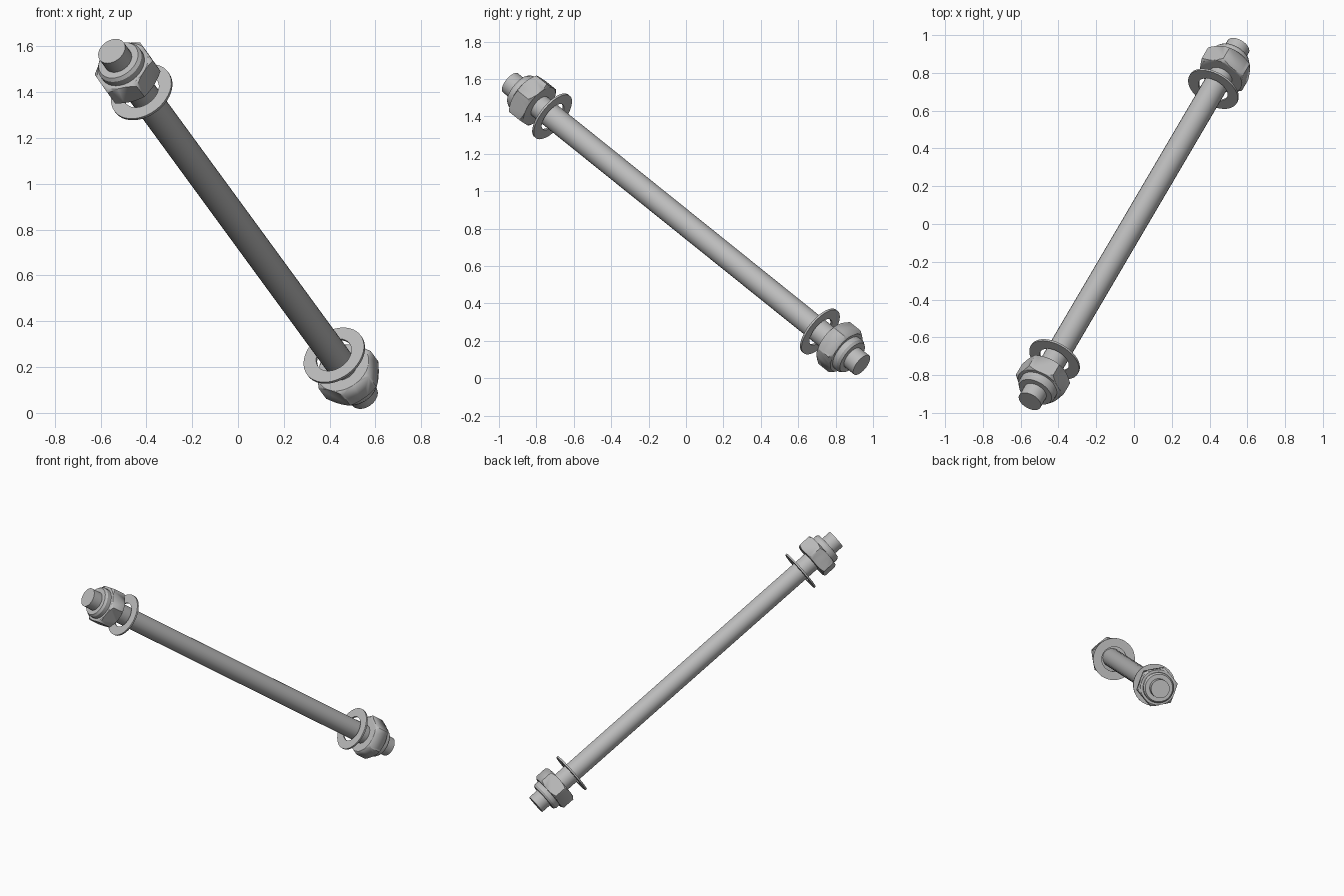
import bpy, bmesh, math
from mathutils import Vector, Matrix

if "Cube" in bpy.data.objects:
    bpy.data.objects.remove(bpy.data.objects["Cube"])

steel = bpy.data.materials.new("steel_grey")
steel.use_nodes = True
colour = (0.5, 0.5, 0.5, 1)
steel.diffuse_color = colour
steel.node_tree.nodes["Principled BSDF"].inputs["Base Color"].default_value = colour

# Slanted frame: local z runs along the rod
axis = Vector((0.552, 0.94, -0.755)).normalized()
HALF = 1.325
frame = Matrix.Translation((0, 0, 0.825)) @ axis.to_track_quat('Z', 'Y').to_matrix().to_4x4()


def lathe(name, profile, sides, closed=False, spin=0.0, flip=False):
    """Turn (radius, height) points around the rod axis."""
    bm = bmesh.new()
    rings = []
    for r, h in profile:
        rings.append([bm.verts.new((r * math.cos(spin + math.tau * i / sides),
                                    r * math.sin(spin + math.tau * i / sides), h))
                      for i in range(sides)])
    pairs = list(zip(rings, rings[1:]))
    if closed:
        pairs.append((rings[-1], rings[0]))
    else:
        bm.faces.new(rings[0])
        bm.faces.new(rings[-1])
    for a, b in pairs:
        for i in range(sides):
            j = (i + 1) % sides
            bm.faces.new((a[i], a[j], b[j], b[i]))
    return finish(name, bm, flip)


def finish(name, bm, flip):
    turn = Matrix.Rotation(math.pi, 4, 'X') if flip else Matrix.Identity(4)
    bm.transform(frame @ turn)
    bmesh.ops.recalc_face_normals(bm, faces=bm.faces)
    mesh = bpy.data.meshes.new(name)
    bm.to_mesh(mesh)
    bm.free()
    mesh.materials.append(steel)
    ob = bpy.data.objects.new(name, mesh)
    bpy.context.collection.objects.link(ob)
    bpy.ops.object.select_all(action='DESELECT')
    ob.select_set(True)
    bpy.context.view_layer.objects.active = ob
    bpy.ops.object.shade_smooth_by_angle(angle=math.radians(30))
    return ob


def hex_nut(name, radius, bottom, top, flip):
    """Hexagonal prism whose corners are trimmed by a cone at both ends."""
    ob = lathe(name, [(radius, bottom), (radius, top)], 6, spin=math.radians(15), flip=flip)
    inner = radius * 0.87
    drop = 0.02
    cone = lathe(name + "_cutter", [(inner, bottom), (radius + 0.01, bottom + drop),
                                    (radius + 0.01, top - drop), (inner, top)], 48, flip=flip)
    cone.hide_render = True
    cone.hide_viewport = True
    cut = ob.modifiers.new("chamfer", 'BOOLEAN')
    cut.operation = 'INTERSECT'
    cut.solver = 'EXACT'
    cut.object = cone
    bpy.context.view_layer.objects.active = ob
    bpy.ops.object.modifier_apply(modifier="chamfer")
    bpy.data.objects.remove(cone)
    return ob


# Long rod
lathe("rod", [(0.065, -HALF), (0.065, HALF)], 24)

# Washer, nut and collar at each end
for side, flip in (("lower", False), ("upper", True)):
    lathe(side + "_washer", [(0.085, 1.004), (0.145, 1.004), (0.145, 1.016), (0.085, 1.016)],
          48, closed=True, flip=flip)
    hex_nut(side + "_nut", 0.14, 1.105, 1.21, flip)
    lathe(side + "_collar", [(0.105, 1.20), (0.105, 1.24), (0.095, 1.255), (0.075, 1.255)],
          32, flip=flip)
